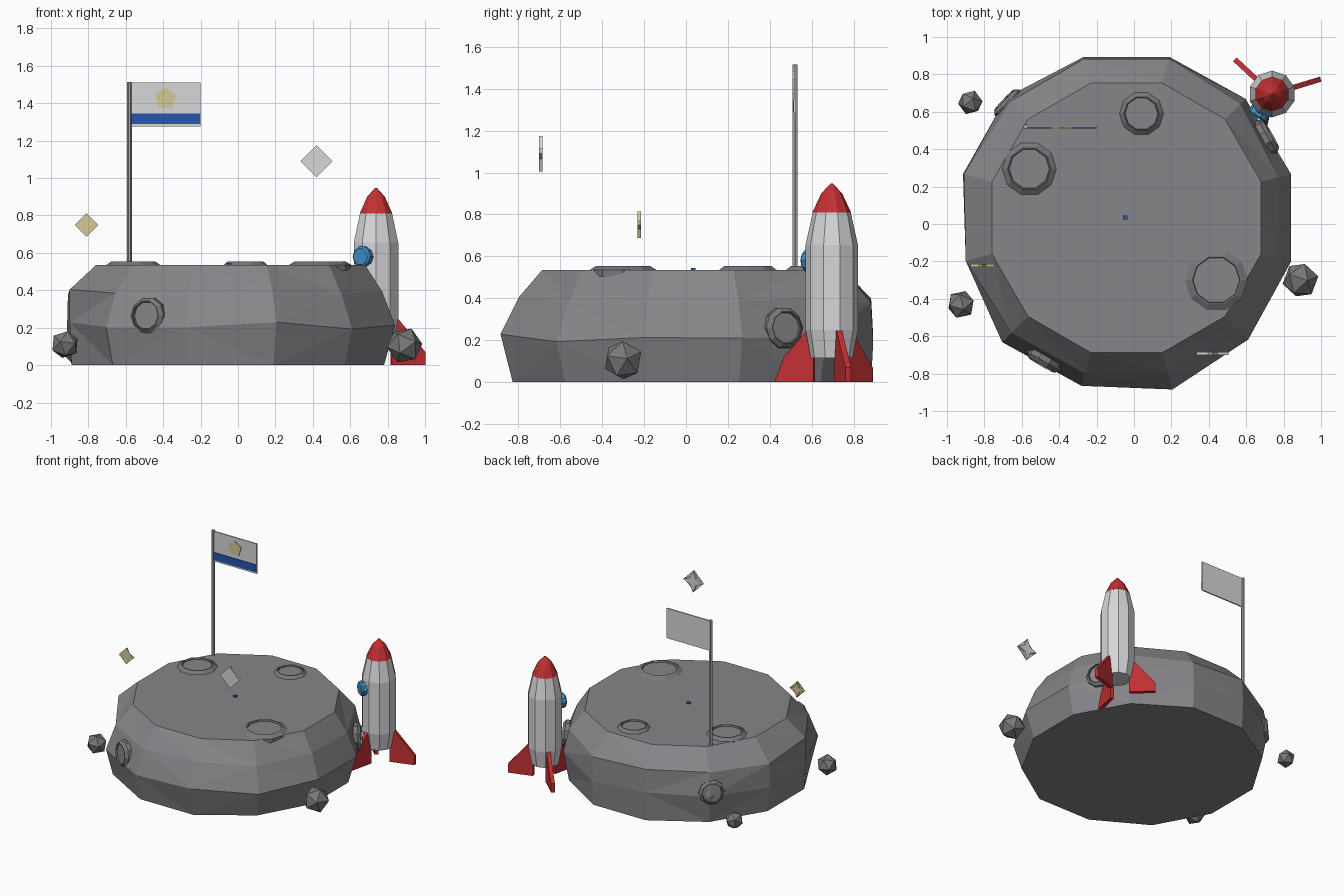
import bpy, bmesh, math
from mathutils import Vector, Matrix

cube = bpy.data.objects.get("Cube")
if cube:
    bpy.data.objects.remove(cube, do_unlink=True)


def material(name, rgb):
    m = bpy.data.materials.new(name)
    m.use_nodes = True
    m.diffuse_color = (*rgb, 1)
    m.node_tree.nodes["Principled BSDF"].inputs["Base Color"].default_value = (*rgb, 1)
    return m


ROCK = material("rock grey", (0.24, 0.24, 0.255))
DARK = material("dark rock grey", (0.19, 0.19, 0.2))
WHITE = material("off white", (0.68, 0.68, 0.7))
POLE = material("pole grey", (0.4, 0.4, 0.41))
RED = material("red", (0.55, 0.03, 0.033))
NAVY = material("deep blue", (0.018, 0.09, 0.43))
SKY = material("window blue", (0.05, 0.28, 0.58))
GOLD = material("pale gold", (0.68, 0.58, 0.3))


def finish(name, bm, mats, matrix=None):
    bmesh.ops.recalc_face_normals(bm, faces=bm.faces)
    if matrix:
        bm.transform(matrix)
    mesh = bpy.data.meshes.new(name)
    bm.to_mesh(mesh)
    bm.free()
    for m in mats:
        mesh.materials.append(m)
    ob = bpy.data.objects.new(name, mesh)
    bpy.context.collection.objects.link(ob)
    return ob


def loft(bm, rings, caps=True):
    """Join rings of points with quads; close the two ends."""
    rows = [[bm.verts.new(p) for p in ring] for ring in rings]
    n = len(rows[0])
    for a, b in zip(rows, rows[1:]):
        for i in range(n):
            j = (i + 1) % n
            bm.faces.new((a[i], a[j], b[j], b[i]))
    if caps:
        bm.faces.new(rows[0])
        bm.faces.new(rows[-1])


def circle(r, z, n, turn=0.0):
    return [(r * math.cos(turn + math.tau * i / n), r * math.sin(turn + math.tau * i / n), z)
            for i in range(n)]


def lathe(name, profile, n, mats, matrix, turn=0.0):
    bm = bmesh.new()
    loft(bm, [circle(r, z, n, turn) for r, z in profile])
    return finish(name, bm, mats, matrix)


def prism(name, outline, depth, mat, matrix):
    """Extrude an outline drawn in local x, z along local y."""
    bm = bmesh.new()
    loft(bm, [[(x, y, z) for x, z in outline] for y in (-depth / 2, depth / 2)])
    return finish(name, bm, [mat], matrix)


def facing(loc, direction):
    """Place local z along a direction."""
    return Matrix.Translation(loc) @ Vector(direction).to_track_quat("Z", "Y").to_matrix().to_4x4()


def box_outline(x0, x1, z0, z1):
    return [(x0, z0), (x1, z0), (x1, z1), (x0, z1)]


# Asteroid: twelve-sided lumpy rings under a regular flat top
CENTRE = Vector((-0.04, 0.033, 0))
low = [.85, .86, .88, .88, .87, .88, .88, .89, .89, .89, .86, .85]
mid = [.91, .90, .89, .89, .91, .905, .89, .94, .93, .95, .92, .91]
high = [.84, .86, .88, .88, .88, .90, .89, .87, .86, .86, .84, .84]
top = [.745] * 12
bm = bmesh.new()
rings = []
for radii, z, wobble in ((low, 0, 0), (mid, .21, .02), (high, .39, .015), (top, .535, 0)):
    rings.append([(r * math.cos(math.radians(15 + 30 * i)), r * math.sin(math.radians(15 + 30 * i)),
                   z + wobble * math.sin(2.3 * i)) for i, r in enumerate(radii)])
loft(bm, rings)
bmesh.ops.triangulate(bm, faces=[f for f in bm.faces if len(f.verts) == 4])
finish("asteroid", bm, [ROCK], Matrix.Translation(CENTRE))


# Craters: raised rim with a sunken floor
def crater(name, loc, direction, r):
    profile = [(r, -.03), (r, 0), (.8 * r, .02), (.76 * r, .02), (.74 * r, .008)]
    ob = lathe(name, profile, 10, [DARK, ROCK], facing(loc, direction))
    ob.data.polygons[-1].material_index = 1


for i, (x, y, r) in enumerate(((-.56, .295, .145), (.04, .59, .118), (.44, -.3, .168))):
    crater(f"top_crater_{i + 1}", (x, y, .535), (0, 0, 1), r)
for i, (angle, dist, z, r) in enumerate(((30, .875, .26, .1), (136, .89, .24, .095), (240, .89, .265, .1))):
    d = Vector((math.cos(math.radians(angle)), math.sin(math.radians(angle)), 0))
    crater(f"side_crater_{i + 1}", CENTRE + d * dist + Vector((0, 0, z)), d + Vector((0, 0, .06)), r)

# Loose rocks around the asteroid
for i, (x, y, z, r) in enumerate(((-.925, -.43, .11, .077), (.89, -.3, .105, .098), (-.875, .65, .075, .067))):
    bm = bmesh.new()
    bmesh.ops.create_icosphere(bm, subdivisions=1, radius=r)
    finish(f"loose_rock_{i + 1}", bm, [DARK],
           Matrix.Translation((x, y, z)) @ Matrix.Rotation(.5 + i, 4, "Z") @ Matrix.Rotation(.4, 4, "X"))

# Flag on its pole, with a stripe and badge on the front
lathe("flag_pole", [(.013, .5), (.013, 1.515)], 6, [POLE], Matrix.Translation((-.58, .52, 0)))
prism("flag_cloth", box_outline(-.57, -.2, 1.275, 1.51), .01, WHITE, Matrix.Translation((0, .52, 0)))
prism("flag_stripe", box_outline(-.57, -.2, 1.288, 1.346), .006, NAVY, Matrix.Translation((0, .513, 0)))
badge = [(.06 * math.sin(math.tau * i / 5), .06 * math.cos(math.tau * i / 5)) for i in range(5)]
prism("flag_badge", badge, .008, GOLD, Matrix.Translation((-.387, .513, 1.425)))

# Small marker in the middle of the plateau
prism("plateau_marker", box_outline(-.012, .012, -.005, .01), .02, NAVY, Matrix.Translation((-.048, .035, .535)))


# Floating stars: diamond front over a four-pointed body
def star(name, loc, r, mat):
    points = []
    for i in range(8):
        a, rad = math.tau * i / 8, (r if i % 2 == 0 else .42 * r)
        points.append((rad * math.cos(a), rad * math.sin(a)))
    prism(name + "_body", points, .016, mat, Matrix.Translation(loc))
    front = Matrix.Translation(Vector(loc) - Vector((0, .008, 0)))
    prism(name + "_front", points[::2], .002, mat, front)


star("white_star", (.42, -.692, 1.09), .085, WHITE)
star("gold_star", (-.81, -.222, .75), .063, GOLD)

# Rocket: white hull, red nose, three fins and a round window
ROCKET = Matrix.Translation((.738, .695, 0))
hull = [(.1, .115), (.125, .25), (.125, .655), (.09, .812)]
lathe("rocket_hull", hull, 10, [WHITE], ROCKET, math.pi / 10)
lathe("rocket_nose", [(.092, .81), (.05, .9), (.006, .947)], 10, [RED], ROCKET, math.pi / 10)
fin = [(.085, 0), (.272, 0), (.272, .07), (.118, .25), (.085, .25)]
for i in range(3):
    prism(f"rocket_fin_{i + 1}", fin, .028, RED, ROCKET @ Matrix.Rotation(math.radians(17 + 120 * i), 4, "Z"))
a = math.radians(236)
d = Vector((math.cos(a), math.sin(a), 0))
lathe("rocket_window", [(.056, -.02), (.056, .02), (.045, .03)], 10, [SKY],
      ROCKET @ facing(d * .12 + Vector((0, 0, .58)), d))
